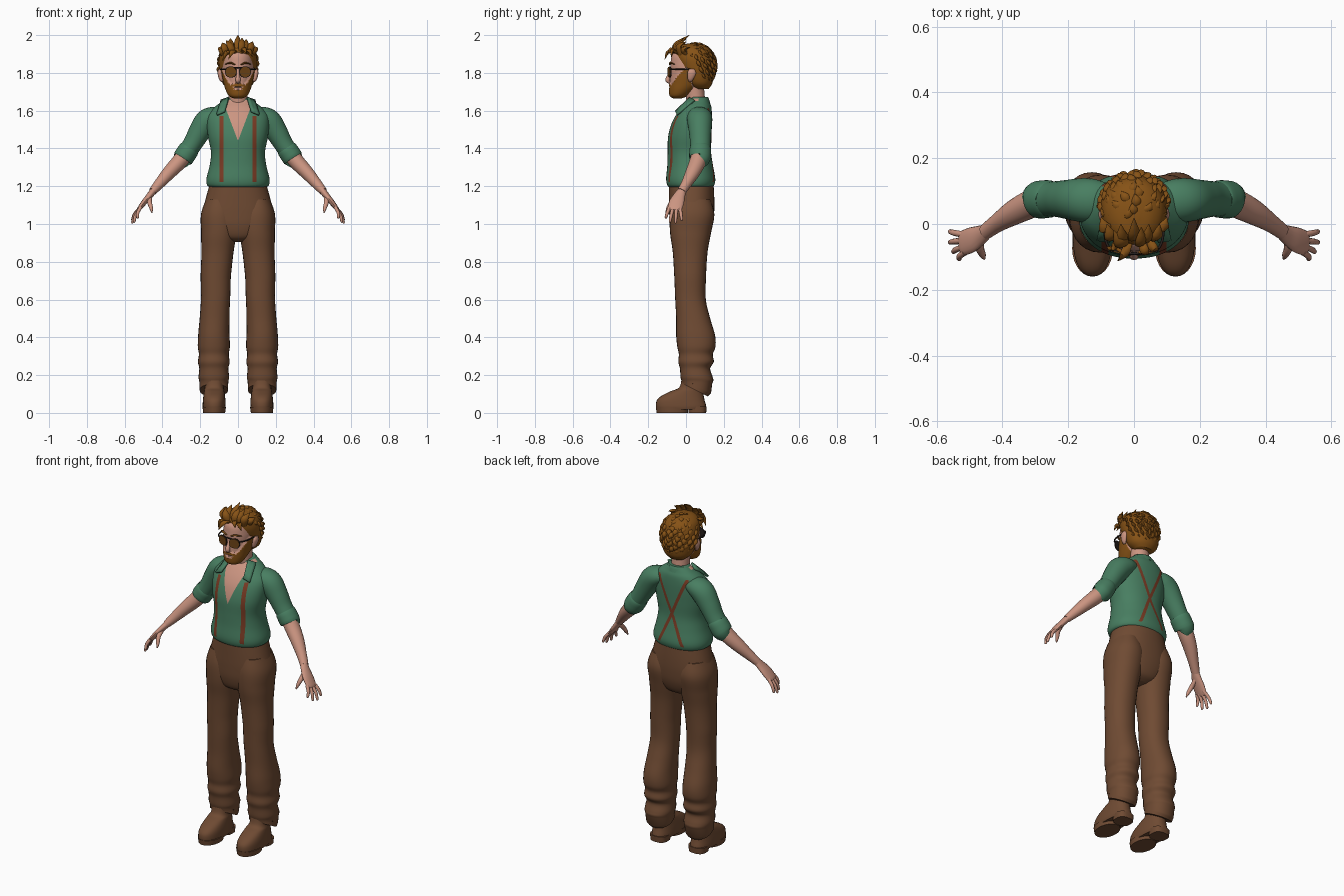
import bpy, bmesh, math, random
from mathutils import Vector as V

random.seed(4)


def material(name, r, g, b):
    m = bpy.data.materials.new(name)
    m.diffuse_color = (r, g, b, 1)
    return m


SKIN = material("skin", 0.60, 0.30, 0.22)
SHIRT = material("green_cloth", 0.065, 0.21, 0.12)
PANTS = material("brown_cloth", 0.16, 0.070, 0.033)
HAIR = material("ginger_hair", 0.24, 0.085, 0.008)
STRAP = material("strap_rust", 0.20, 0.045, 0.018)
LENS = material("lens_amber", 0.15, 0.055, 0.008)
FRAME = material("frame_dark", 0.02, 0.014, 0.012)


def loft(bm, rows, ref=(1, 0, 0), flat=False, n=28, e=1.0, sub=5):
    """Smooth skin through rows of (x, y, z, radius_a, radius_b)."""
    k, pts = len(rows), []
    for i in range(k - 1):
        a, b, c, d = (rows[min(max(j, 0), k - 1)] for j in (i - 1, i, i + 1, i + 2))
        for q in range(sub + (i == k - 2)):
            t = q / sub
            pts.append([0.5 * (2 * B + (C - A) * t + (2 * A - 5 * B + 4 * C - D) * t * t
                        + (3 * B - A - 3 * C + D) * t ** 3) for A, B, C, D in zip(a, b, c, d)])
    rings = []
    for i, p in enumerate(pts):
        t = V((0, 0, 1)) if flat else (V(pts[min(i + 1, len(pts) - 1)][:3]) - V(pts[max(i - 1, 0)][:3])).normalized()
        u = V(ref)
        u = (u - t * u.dot(t)).normalized()
        v = t.cross(u)
        ring = []
        for j in range(n):
            c, s = math.cos(math.tau * j / n), math.sin(math.tau * j / n)
            ca, sa = math.copysign(abs(c) ** e, c), math.copysign(abs(s) ** e, s)
            ring.append(bm.verts.new(V(p[:3]) + u * ca * max(p[3], .0008) + v * sa * max(p[4], .0008)))
        rings.append(ring)
    for r0, r1 in zip(rings, rings[1:]):
        for j in range(n):
            bm.faces.new((r0[j], r0[(j + 1) % n], r1[(j + 1) % n], r1[j]))
    bm.faces.new(rings[0][::-1])
    bm.faces.new(rings[-1])


def finish(bm, name, *mats):
    bmesh.ops.recalc_face_normals(bm, faces=bm.faces[:])
    me = bpy.data.meshes.new(name)
    bm.to_mesh(me)
    bm.free()
    ob = bpy.data.objects.new(name, me)
    bpy.context.collection.objects.link(ob)
    for m in mats:
        me.materials.append(m)
    return ob


def part(name, rows, mat, **kw):
    bm = bmesh.new()
    loft(bm, rows, **kw)
    return finish(bm, name, mat)


def stack(rows, x=0):
    """Level sections given as (z, radius_x, centre_y, radius_y)."""
    return [(x, cy, z, rx, ry) for z, rx, cy, ry in rows]


def side(rows, s):
    return [(r[0] * s,) + tuple(r[1:]) for r in rows]


# Shirt body, with the open neck and the braces cut in as faces
bm = bmesh.new()
loft(bm, stack([(1.195, .145, .025, .112), (1.205, .163, .025, .124), (1.24, .167, .025, .13),
                (1.31, .150, .022, .121), (1.38, .143, .018, .115), (1.46, .158, .02, .115),
                (1.53, .165, .03, .107), (1.58, .158, .043, .094), (1.62, .122, .057, .077),
                (1.645, .09, .065, .06), (1.665, .064, .068, .05)]), flat=True, n=56, e=.9)


def cut(co, no, front):
    fs = [f for f in bm.faces if (f.normal.y < 0) == front]
    geom = fs + list({x for f in fs for x in (*f.edges, *f.verts)})
    bmesh.ops.bisect_plane(bm, geom=geom, plane_co=co, plane_no=no)
    bm.normal_update()


bmesh.ops.recalc_face_normals(bm, faces=bm.faces[:])
for s in (1, -1):
    cut((0, 0, 1.44), (1, 0, -.38 * s), True)
    for d in (-.011, .011):
        cut((s * .088 + d, 0, 0), (1, 0, 0), True)
        cut((d * .85, 0, 1.40), (1, 0, -.43 * s), False)
for f in bm.faces:
    c = f.calc_center_median()
    if f.normal.y < 0 and abs(c.x) < .38 * (c.z - 1.44):
        f.material_index = 1
    elif f.normal.y < 0 and abs(abs(c.x) - .088) < .011 and 1.22 < c.z < 1.57:
        f.material_index = 2
    elif f.normal.y > .2 and 1.22 < c.z < 1.61 and min(abs(c.x - k * (c.z - 1.4)) for k in (.43, -.43)) < .0093:
        f.material_index = 2
finish(bm, "shirt_body", SHIRT, SKIN, STRAP)

# Trouser seat
part("trouser_seat", stack([(.905, .05, .025, .05), (.93, .12, .025, .09), (.99, .17, .028, .112),
                            (1.06, .185, .03, .119), (1.13, .172, .03, .12), (1.21, .15, .028, .118)]),
     PANTS, flat=True, n=40, e=.9)

# Neck
part("neck", stack([(1.60, .055, .06, .052), (1.67, .05, .05, .05), (1.77, .052, .04, .052)]), SKIN, flat=True)

for s, tag in ((1, "left"), (-1, "right")):
    # Trouser leg with creases near the hem
    part(tag + "_trouser_leg", stack([
        (1.13, .07, .03, .10), (1.05, .096, .032, .118), (.95, .094, .024, .108), (.85, .085, .022, .092),
        (.72, .080, .022, .084), (.60, .077, .024, .081), (.50, .079, .038, .09), (.41, .083, .051, .103),
        (.35, .085, .055, .101), (.31, .079, .052, .09), (.27, .084, .053, .094), (.235, .077, .048, .08),
        (.19, .081, .056, .085), (.165, .077, .06, .083), (.12, .075, .05, .065)], 0),
        PANTS, flat=True, e=.92).location.x = 0
    leg = bpy.data.objects[tag + "_trouser_leg"]
    for v in leg.data.vertices:  # legs splay slightly outward
        z = v.co.z
        v.co.x += s * (.118 + .010 * max(0, min(1, (.62 - z) / .2)) - .018 * max(0, min(1, (z - .72) / .25)))
        if z < .15:
            v.co.z += .035 * (.05 - v.co.y) / .07
    # Shoe, sole and heel
    part(tag + "_shoe", stack([(.018, .058, -.025, .128), (.035, .061, -.026, .133), (.065, .06, -.028, .127),
                               (.09, .057, -.018, .112), (.115, .053, .005, .085), (.135, .05, .028, .064),
                               (.18, .052, .035, .058)], s * .126), PANTS, flat=True, e=.85)
    part(tag + "_sole", stack([(0, .058, -.072, .083), (.03, .062, -.074, .086)], s * .126), PANTS, flat=True, sub=1)
    part(tag + "_heel", stack([(0, .05, .06, .047), (.035, .053, .06, .049)], s * .126), PANTS, flat=True, e=.75, sub=1)

    # Sleeve and rolled cuff
    part(tag + "_sleeve", side([(.085, .07, 1.575, .055, .04), (.125, .071, 1.567, .066, .055),
                                (.165, .073, 1.543, .066, .064), (.205, .075, 1.485, .059, .058),
                                (.240, .076, 1.425, .054, .051), (.285, .075, 1.358, .052, .049)], s),
         SHIRT, ref=(0, 1, 0))
    part(tag + "_cuff", side([(.255, .076, 1.402, .050, .048), (.259, .076, 1.396, .057, .054),
                              (.290, .074, 1.350, .057, .055), (.294, .073, 1.344, .050, .047)], s),
         SHIRT, ref=(0, 1, 0), sub=3)
    # Forearm
    part(tag + "_forearm", side([(.27, .075, 1.38, .042, .042), (.315, .06, 1.325, .043, .041),
                                 (.365, .035, 1.272, .038, .036), (.415, .003, 1.215, .028, .028),
                                 (.452, -.024, 1.172, .024, .021)], s), SKIN, ref=(0, 1, 0))
    # Hand
    bm = bmesh.new()
    loft(bm, side([(.445, -.02, 1.18, .022, .019), (.468, -.035, 1.15, .031, .017), (.495, -.049, 1.117, .039, .015),
                   (.522, -.058, 1.082, .037, .011), (.529, -.06, 1.072, .028, .006)], s), ref=(0, 1, 0), n=16)
    for y0, tx, ty, tz in ((-.086, .533, -.108, 1.03), (-.068, .552, -.086, 1.008),
                           (-.050, .563, -.056, 1.004), (-.033, .563, -.022, 1.018)):
        a, b = V((.514, y0, 1.09)), V((tx, ty, tz))
        m = a.lerp(b, .55) + V((.006, 0, .004))
        loft(bm, side([(*a, .01, .01), (*m, .009, .009), (*a.lerp(b, .92), .007, .007), (*b, .002, .002)], s),
             ref=(0, 1, 0), n=10, sub=3)
    loft(bm, side([(.468, -.04, 1.145, .014, .014), (.468, -.075, 1.115, .012, .013),
                   (.460, -.094, 1.085, .010, .010), (.455, -.106, 1.06, .003, .003)], s), ref=(0, 1, 0), n=10)
    finish(bm, tag + "_hand", SKIN)

    # Collar flap
    bm = bmesh.new()
    vs = [bm.verts.new((s * x, y, z)) for x, y, z in ((.050, .02, 1.668), (.088, .045, 1.655),
                                                      (.112, -.048, 1.578), (.072, -.055, 1.595))]
    bm.faces.new(vs)
    bmesh.ops.subdivide_edges(bm, edges=bm.edges[:], cuts=2, use_grid_fill=True)
    flap = finish(bm, tag + "_collar_flap", SHIRT)
    mod = flap.modifiers.new("thick", 'SOLIDIFY')
    mod.thickness, mod.offset = .012, 0

    # Ear
    part(tag + "_ear", side([(.082, .022, 1.755, .006, .008), (.09, .024, 1.77, .011, .016),
                             (.096, .03, 1.80, .012, .023), (.094, .032, 1.82, .008, .014)], s), SKIN, n=14)
    # Eyewear
    for nm, y, r, mat in (("rim", -.088, .031, FRAME), ("lens", -.0915, .028, LENS)):
        part(tag + "_" + nm, side([(.037, y + .004, 1.805, r, r * .93), (.038, y, 1.805, r, r * .93)], s),
             mat, sub=1, e=.8)
    part(tag + "_temple_arm", side([(.066, -.085, 1.82, .004, .004), (.086, -.05, 1.82, .004, .004),
                                    (.093, .03, 1.818, .004, .004)], s), FRAME, ref=(0, 0, 1), n=8)
    part(tag + "_eyebrow", side([(.014, -.086, 1.843, .003, .004), (.04, -.083, 1.853, .005, .006),
                                 (.066, -.06, 1.846, .002, .003)], s), HAIR, ref=(0, 0, 1), n=8)

part("glasses_bridge", [(-.03, -.09, 1.828, .004, .004), (.03, -.09, 1.828, .004, .004)], FRAME, ref=(0, 0, 1), n=8)

# Collar stand behind the neck
part("collar_stand", stack([(1.64, .078, .066, .062), (1.66, .068, .066, .056), (1.672, .058, .066, .05)]),
     SHIRT, flat=True)

# Head, with the beard raised and coloured by rule
bm = bmesh.new()
loft(bm, stack([(1.672, .02, -.045, .02), (1.682, .042, -.04, .04), (1.71, .058, -.022, .062),
                (1.75, .070, .002, .086), (1.80, .079, .015, .098), (1.85, .082, .02, .102),
                (1.90, .074, .025, .095), (1.93, .035, .03, .05)]), flat=True, n=72, sub=8)
bmesh.ops.recalc_face_normals(bm, faces=bm.faces[:])
beard = set()
for f in bm.faces:
    c = f.calc_center_median()
    x = abs(c.x)
    jaw = c.y < .028 and c.z < 1.714 + 17 * x * x and not (x < .018 and c.z > 1.708)
    if (jaw and c.z < 1.83) or (c.y < -.04 and x < .034 and 1.727 < c.z < 1.745 - .2 * x):
        f.material_index = 1
        beard.update(f.verts)
for v, n in [(v, v.normal.copy()) for v in beard]:
    v.co += n * .007
finish(bm, "head", SKIN, HAIR)
part("nose", [(0, -.078, 1.825, .007, .006), (0, -.088, 1.79, .009, .009), (0, -.097, 1.762, .014, .013),
              (0, -.086, 1.748, .009, .006)], SKIN, n=14)

# Hair mass
part("hair_cap", stack([(1.715, .05, .08, .04), (1.745, .082, .073, .066), (1.80, .097, .063, .085),
                        (1.84, .101, .053, .097), (1.88, .10, .044, .103), (1.92, .086, .036, .096),
                        (1.945, .055, .032, .066), (1.955, .015, .03, .02)]), HAIR, flat=True, e=.95)

# Hair locks: scattered over the cap, then spikes and forelock
bm = bmesh.new()


def lock(a, b, lift, w):
    a, b = V(a), V(b)
    m = a.lerp(b, .5) + V(lift)
    loft(bm, [(*a, w * .7, w * .5), (*m, w, w * .6), (*b, .001, .001)], ref=(.8, .5, .1), n=8, sub=4)


for i in range(120):
    h = 1 - 1.6 * (i + .5) / 120
    a = i * 2.39996
    d = V((math.cos(a) * math.sqrt(1 - h * h), math.sin(a) * math.sqrt(1 - h * h), h))
    if d.y < -.1 and h < .62 or d.y < .25 and h < -.15:
        continue
    p = V((.094 * d.x, .048 + .1 * d.y, 1.835 + .11 * d.z))
    flow = V((random.uniform(-.4, .4), .55, -.8))
    flow = (flow - d * flow.dot(d)).normalized()
    lock(p - d * .008, p + flow * .045 + d * .007, d * .007, .015)
for x, y, tx, ty, tz in ((0, -.04, 0, .018, 2.0), (.035, -.04, .045, .0, 1.978), (-.035, -.04, -.04, .0, 1.982),
                         (.06, -.03, .078, 0, 1.965), (-.06, -.03, -.082, .0, 1.96), (.02, -.05, .022, -.01, 1.985),
                         (-.02, -.05, -.062, -.02, 1.972), (.075, 0, .1, .02, 1.935), (-.075, 0, -.1, .02, 1.935)):
    lock((x, y, 1.895), (tx, ty, tz), (0, -.022, .01), .021)
for x0, x1, y1, z1 in ((-.01, -.05, -.112, 1.872), (-.04, -.082, -.07, 1.862), (.045, .075, -.075, 1.885),
                       (.02, .045, -.09, 1.90)):
    lock((x0, -.045, 1.905), (x1, y1, z1), (0, -.014, .024), .014)
finish(bm, "hair_locks", HAIR)

for ob in bpy.context.collection.objects:
    ob.select_set(True)
    bpy.context.view_layer.objects.active = ob
bpy.ops.object.shade_smooth_by_angle(angle=math.radians(50))
